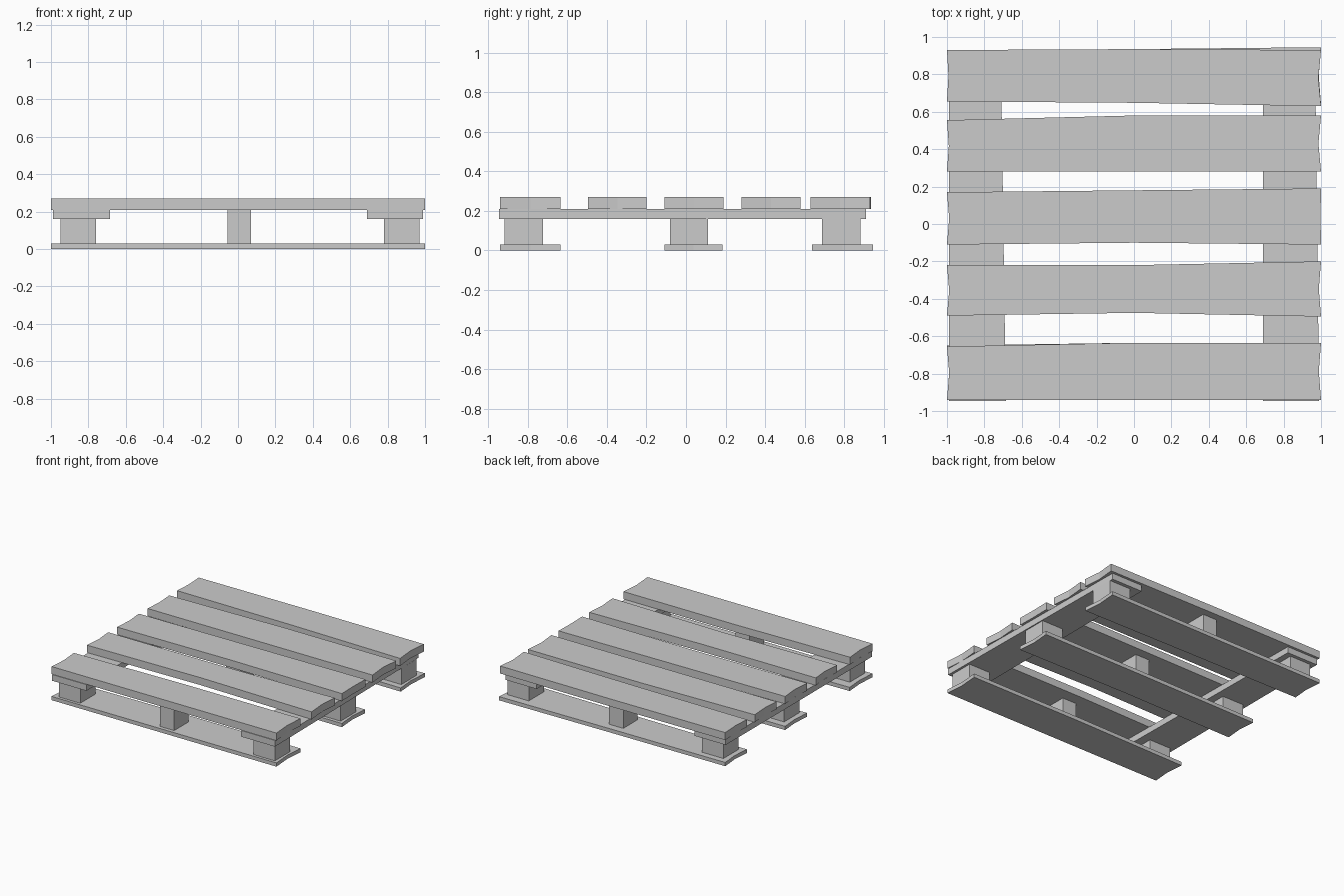
import bpy
import bmesh

if "Cube" in bpy.data.objects:
    bpy.data.objects.remove(bpy.data.objects["Cube"])


def prism(name, outline, z0, z1):
    """Extrude a counter-clockwise xy outline from z0 to z1."""
    bm = bmesh.new()
    face = bm.faces.new([bm.verts.new((x, y, z0)) for x, y in outline])
    top = bmesh.ops.extrude_face_region(bm, geom=[face])["geom"]
    for v in top:
        if isinstance(v, bmesh.types.BMVert):
            v.co.z = z1
    bmesh.ops.recalc_face_normals(bm, faces=bm.faces)
    mesh = bpy.data.meshes.new(name)
    bm.to_mesh(mesh)
    bm.free()
    obj = bpy.data.objects.new(name, mesh)
    bpy.context.collection.objects.link(obj)
    return obj


def plank(name, front, back, z0, z1, dents=(0.012, 0.012)):
    """Roughly sawn board: edge y at left, middle, right; ends slightly dented."""
    xs = (-1, 0, 1)
    outline = list(zip(xs, front))
    outline.append((1 - dents[1], (front[2] + back[2]) / 2))
    outline += list(zip(xs, back))[::-1]
    outline.append((-1 + dents[0], (front[0] + back[0]) / 2))
    prism(name, outline, z0, z1)


def block(name, x0, x1, y0, y1, z0, z1):
    prism(name, [(x0, y0), (x1, y0), (x1, y1), (x0, y1)], z0, z1)


# Deck boards, front to back
deck = [
    ((-0.94, -0.94, -0.94), (-0.655, -0.635, -0.635), (0.012, 0.012)),
    ((-0.49, -0.475, -0.495), (-0.22, -0.22, -0.2), (0.012, 0.012)),
    ((-0.11, -0.1, -0.11), (0.17, 0.18, 0.19), (0.012, 0.003)),
    ((0.28, 0.28, 0.28), (0.555, 0.58, 0.58), (0.01, 0.014)),
    ((0.655, 0.648, 0.63), (0.93, 0.935, 0.93), (0.008, 0.014)),
]
for i, (front, back, dents) in enumerate(deck):
    plank(f"deck_board_{i + 1}", front, back, 0.21, 0.27, dents)

# Bottom boards
bottom = [
    ((-0.94, -0.94, -0.94), (-0.65, -0.635, -0.635)),
    ((-0.11, -0.1, -0.11), (0.17, 0.18, 0.185)),
    ((0.655, 0.648, 0.637), (0.93, 0.935, 0.945)),
]
for i, (front, back) in enumerate(bottom):
    plank(f"bottom_board_{i + 1}", front, back, 0.0, 0.03)

# Side stringers, slightly tapered
prism("stringer_left", [(-0.99, -0.945), (-0.685, -0.945), (-0.712, 0.91), (-0.99, 0.91)], 0.16, 0.21)
prism("stringer_right", [(0.69, -0.945), (0.99, -0.945), (0.968, 0.91), (0.69, 0.91)], 0.16, 0.21)

# Spacer blocks: short ones under the stringers, tall ones in the middle
for row, y in zip(("front", "centre", "back"), (-0.82, 0.015, 0.785)):
    block(f"block_left_{row}", -0.95, -0.76, y - 0.097, y + 0.097, 0.03, 0.16)
    block(f"block_right_{row}", 0.78, 0.97, y - 0.097, y + 0.097, 0.03, 0.16)
    block(f"block_middle_{row}", -0.055, 0.07, y - 0.09, y + 0.09, 0.03, 0.21)
